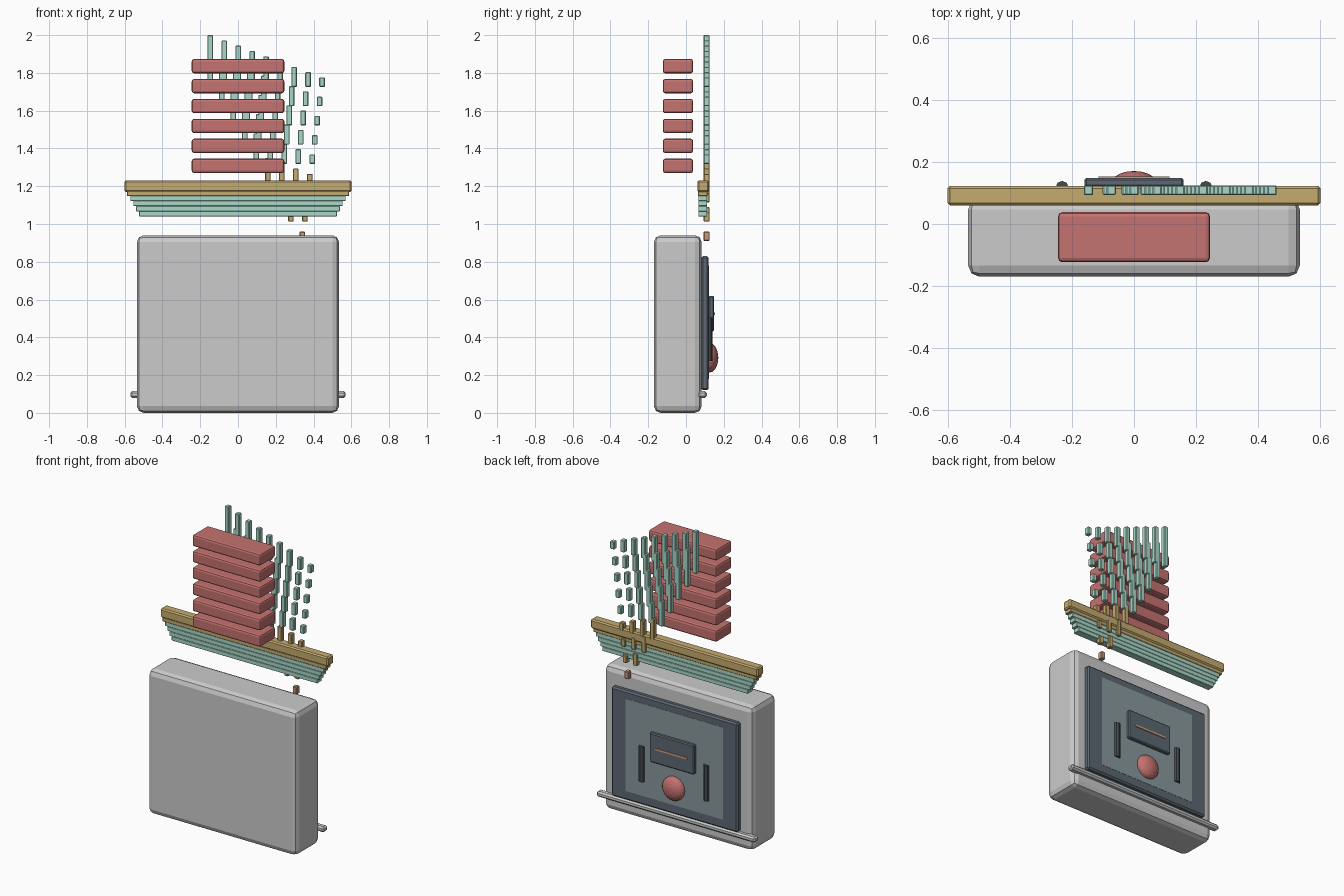
import bpy, math

if "Cube" in bpy.data.objects:
    bpy.data.objects.remove(bpy.data.objects["Cube"])


def material(name, rgb):
    m = bpy.data.materials.new(name)
    m.diffuse_color = (*rgb, 1)
    m.use_nodes = True
    m.node_tree.nodes["Principled BSDF"].inputs["Base Color"].default_value = m.diffuse_color
    return m


RED = material("red", (0.55, 0.17, 0.16))
MINT = material("mint", (0.40, 0.69, 0.59))
GOLD = material("gold", (0.56, 0.41, 0.16))
ORANGE = material("orange", (0.60, 0.34, 0.20))
SLATE = material("slate", (0.11, 0.14, 0.17))
GLASS = material("glass", (0.25, 0.32, 0.33))
DARK = material("dark", (0.06, 0.07, 0.08))


def box(name, x, y, z, mat=None, bevel=0.0, segments=1):
    """Box from (min, max) ranges, with an optional bevel."""
    bpy.ops.mesh.primitive_cube_add(size=1)
    o = bpy.context.object
    o.name = name
    for v in o.data.vertices:
        v.co = [(r[0] + r[1]) / 2 + c * (r[1] - r[0]) for c, r in zip(v.co, (x, y, z))]
    if mat:
        o.data.materials.append(mat)
    if bevel:
        b = o.modifiers.new("bevel", "BEVEL")
        b.width = bevel
        b.segments = segments
    return o


# Main cabinet and foot rail
box("cabinet", (-0.535, 0.535), (-0.17, 0.083), (0, 0.94), None, 0.036, 2)
box("foot_rail", (-0.57, 0.57), (0.065, 0.11), (0.08, 0.115), None, 0.01)

# Rear panel with inset screen
box("rear_panel", (-0.455, 0.455), (0.08, 0.12), (0.12, 0.83), SLATE, 0.01)
box("rear_screen", (-0.35, 0.35), (0.115, 0.1215), (0.18, 0.78), GLASS)

# Label plate with slit
box("plate", (-0.16, 0.16), (0.12, 0.148), (0.43, 0.62), SLATE, 0.006)
box("plate_slit", (-0.115, 0.115), (0.14, 0.153), (0.519, 0.531), ORANGE)

# Upright grips
for side in (-1, 1):
    bpy.ops.mesh.primitive_cylinder_add(vertices=8, radius=0.021, depth=0.23,
                                        location=(side * 0.232, 0.118, 0.39))
    grip = bpy.context.object
    grip.name = "grip"
    grip.data.materials.append(DARK)

# Round button
bpy.ops.mesh.primitive_uv_sphere_add(segments=20, ring_count=10, radius=1,
                                     location=(0, 0.125, 0.292), rotation=(math.pi / 2, 0, 0))
button = bpy.context.object
button.name = "button"
button.scale = (0.078, 0.078, 0.046)
button.data.materials.append(RED)

# Shelf beam with stepped mint layers underneath
box("shelf_top", (-0.602, 0.602), (0.06, 0.123), (1.17, 1.23), GOLD, 0.008)
box("shelf_lip", (-0.588, 0.588), (0.063, 0.115), (1.148, 1.175), GOLD, 0.003)
for i in range(4):
    w = 0.57 - 0.0155 * i
    top = 1.15 - 0.0275 * i
    box("shelf_step", (-w, w), (0.065, 0.112), (top - 0.0275, top), MINT, 0.002)

# Stack of red slats
for i in range(6):
    z = 1.27 + 0.1055 * i
    box("red_slat", (-0.245, 0.245), (-0.123, 0.038), (z, z + 0.076), RED, 0.013, 2)

# Slanted triangle of pegs, taller towards the left
for row in range(9):
    mat = MINT if row < 5 else GOLD if row < 8 else ORANGE
    z = 1.726 - 0.102 * row
    for k in range(9 - row):
        x = 0.445 - 0.013 * row - 0.074 * k
        box("peg", (x - 0.015, x + 0.015), (0.093, 0.125),
            (z, z + 0.05 + 0.028 * k), mat, 0.004)
